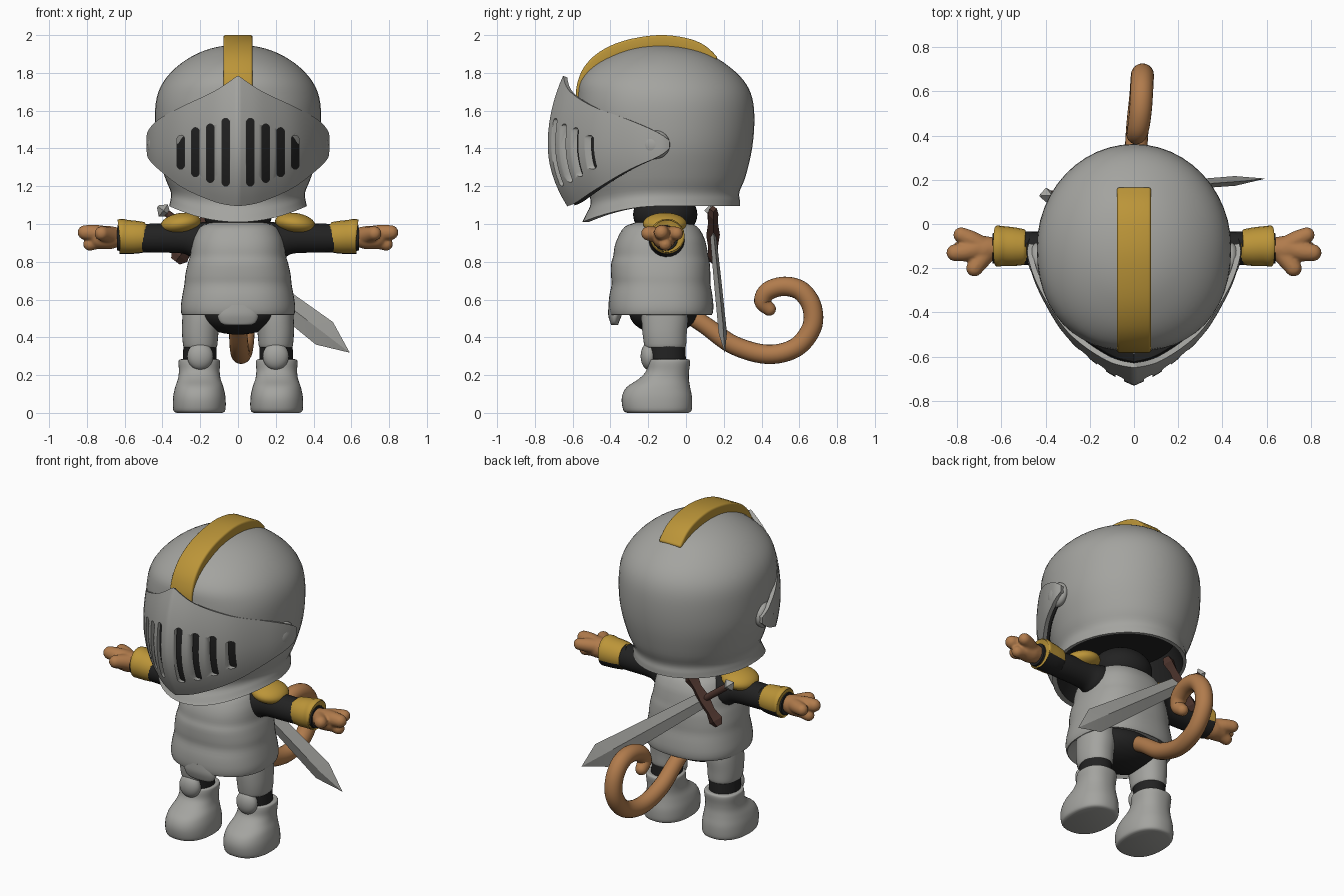
import bpy, bmesh, math
from mathutils import Vector, Matrix

cube = bpy.data.objects.get("Cube")
if cube:
    bpy.data.objects.remove(cube)


def material(name, r, g, b):
    m = bpy.data.materials.new(name)
    m.use_nodes = True
    m.diffuse_color = (r, g, b, 1)
    m.node_tree.nodes["Principled BSDF"].inputs["Base Color"].default_value = (r, g, b, 1)
    return m


STEEL = material("steel grey", .37, .37, .35)
GOLD = material("gold", .5, .3, .04)
SKIN = material("tan skin", .44, .2, .073)
BLACK = material("black cloth", .016, .016, .016)
WOOD = material("dark brown hilt", .07, .033, .025)


def smooth(rows, n=4):
    """Catmull-Rom through rows of numbers."""
    out = []
    for i in range(len(rows) - 1):
        a, b, c, d = (Vector(rows[max(0, min(len(rows) - 1, i + k))]) for k in (-1, 0, 1, 2))
        for j in range(n):
            t = j / n
            out.append(b + (c - a) * t / 2 + (a * 2 - b * 5 + c * 4 - d) * t * t / 2
                       + (b * 3 - a - c * 3 + d) * t ** 3 / 2)
    return out + [Vector(rows[-1])]


def skin_rings(bm, rings, caps=True, closed=True):
    vs = [[bm.verts.new(p) for p in r] for r in rings]
    n = len(vs[0])
    faces = []
    for a, b in zip(vs, vs[1:]):
        for i in range(n if closed else n - 1):
            faces.append(bm.faces.new((a[i], a[(i + 1) % n], b[(i + 1) % n], b[i])))
    if caps:
        faces += [bm.faces.new(vs[0]), bm.faces.new(vs[-1])]
    return faces


def finish(name, bm, mats, mirror=False, mods=(), angle=40, rule=None):
    """Make the object, colour it by rule, apply its modifiers and shade it."""
    bmesh.ops.recalc_face_normals(bm, faces=bm.faces)
    if rule:
        for f in bm.faces:
            f.material_index = rule(f)
    me = bpy.data.meshes.new(name)
    bm.to_mesh(me)
    bm.free()
    ob = bpy.data.objects.new(name, me)
    bpy.context.collection.objects.link(ob)
    for m in mats if isinstance(mats, list) else [mats]:
        me.materials.append(m)
    for kind, settings in mods:
        mod = ob.modifiers.new(kind.title(), kind)
        for k, v in settings.items():
            setattr(mod, k, v)
    if mirror:
        ob.modifiers.new("Mirror", 'MIRROR').use_mirror_merge = False
    bpy.ops.object.select_all(action='DESELECT')
    ob.select_set(True)
    bpy.context.view_layer.objects.active = ob
    if ob.modifiers:
        bpy.ops.object.convert(target='MESH')
    bpy.ops.object.shade_smooth_by_angle(angle=math.radians(angle))
    return ob


def ring(z, w, yf, yb, cx=0, n=2, front=0, dip=0, power=2, seg=48):
    """Horizontal superellipse; its front half can be fuller and can dip."""
    pts = []
    for i in range(seg):
        c, s = math.cos(math.tau * i / seg), math.sin(math.tau * i / seg)
        e = 2 / (n + front if s < 0 else n)
        x = cx + w * math.copysign(abs(c) ** e, c)
        y = (yf + yb) / 2 + (yb - yf) / 2 * math.copysign(abs(s) ** e, s)
        pts.append((x, y, z - dip * max(0, -s) ** power))
    return pts


def loft(name, rows, mat, mirror=False, steps=4, **kw):
    bm = bmesh.new()
    skin_rings(bm, [ring(*r, **kw) for r in smooth(rows, steps)])
    return finish(name, bm, mat, mirror)


def tube(name, paths, mat, ref=(0, 0, 1), mirror=False, mods=(), round_ends=True, seg=20, rule=None):
    """Round tubes along rows of x, y, z, radius."""
    bm = bmesh.new()
    for path in paths:
        rows = smooth(path, 6)
        pts, rad = [r.xyz for r in rows], [r.w for r in rows]
        tan = [(pts[min(i + 1, len(pts) - 1)] - pts[max(i - 1, 0)]).normalized() for i in range(len(pts))]
        if round_ends:
            arcs = [math.radians(a) for a in (18, 36, 54, 70, 84)]
            p0, p1, t0, t1, r0, r1 = pts[0], pts[-1], tan[0], tan[-1], rad[0], rad[-1]
            for a in arcs:
                pts = [p0 - t0 * r0 * math.sin(a)] + pts + [p1 + t1 * r1 * math.sin(a)]
                rad = [r0 * math.cos(a)] + rad + [r1 * math.cos(a)]
                tan = [t0] + tan + [t1]
        rings = []
        for p, r, t in zip(pts, rad, tan):
            u = (Vector(ref) - t * t.dot(Vector(ref))).normalized()
            v = t.cross(u)
            rings.append([p + (u * math.cos(k) + v * math.sin(k)) * r
                          for k in (math.tau * i / seg for i in range(seg))])
        skin_rings(bm, rings)
    return finish(name, bm, mat, mirror, mods, rule=rule)


def ball(name, centre, radii, mat, mirror=False, tilt=0):
    bm = bmesh.new()
    m = Matrix.Translation(centre) @ Matrix.Rotation(tilt, 4, 'Y') @ Matrix.Diagonal((*radii, 1))
    bmesh.ops.create_uvsphere(bm, u_segments=32, v_segments=20, radius=1, matrix=m)
    return finish(name, bm, mat, mirror)


# Helmet shell with a dark inside
bm = bmesh.new()
inside = [(1.27, .05, -.2, -.05), (1.26, .3, -.42, .2), (1.13, .335, -.49, .25), (1.095, .345, -.515, .262)]
outside = smooth([(1.095, .365, -.55, .285), (1.125, .358, -.53, .285), (1.17, .356, -.505, .283),
                  (1.25, .388, -.53, .315), (1.4, .43, -.56, .35), (1.55, .44, -.575, .362),
                  (1.67, .43, -.575, .35), (1.76, .39, -.56, .305), (1.84, .315, -.49, .22),
                  (1.9, .22, -.38, .12), (1.935, .12, -.27, .0), (1.95, .01, -.14, -.12)])
faces = skin_rings(bm, [ring(*r, dip=.085 * max(0, min(1, (1.3 - r[0]) / .2)),
                             front=.25 * max(0, 1 - ((r[0] - 1.6) / .25) ** 2)) for r in inside + outside])
lining = set(faces[:48 * 3] + faces[-2:-1])
finish("helmet", bm, [STEEL, BLACK], rule=lambda f: int(f in lining))

# Gold crest over the dome
bm = bmesh.new()
arch = smooth([(-.583, 1.66), (-.577, 1.74), (-.54, 1.83), (-.46, 1.91), (-.33, 1.97), (-.15, 2.0),
               (0, 1.985), (.1, 1.945), (.17, 1.88)])
pivot = Vector((-.13, 1.5))
rings = []
for p in arch:
    q = pivot + (p - pivot) * .85
    rings.append([(-.077, *q), (-.077, *p), (.077, *p), (.077, *q)])
skin_rings(bm, rings)
finish("crest", bm, GOLD, mods=[('BEVEL', dict(width=.014, segments=3))])


# Pointed visor: half outline as x, y, top z, bottom z
def visor_sheet(scale, drop):
    half = smooth([(0, -.72, 1.78, 1.1), (.13, -.65, 1.7, 1.12), (.3, -.5, 1.62, 1.19),
                   (.42, -.3, 1.55, 1.29), (.47, -.15, 1.485, 1.355), (.465, -.09, 1.44, 1.4)], 6)
    cols = [Vector((-h[0], *h[1:])) for h in reversed(half[1:])] + half
    rings = []
    for x, y, top, low in cols:
        col = []
        for i in range(17):
            z = low + (top - low - drop) * i / 16
            d = z - 1.42
            s = scale * (1 - (1.0 if d > 0 else 1.6) * d * d)
            col.append((x * s, -.1 + (y + .1) * s, z))
        rings.append(col)
    bm = bmesh.new()
    skin_rings(bm, rings, caps=False, closed=False)
    return bm


bm = bmesh.new()
for x, low, top in ((.065, 1.2, 1.56), (.147, 1.22, 1.53), (.226, 1.25, 1.51), (.303, 1.29, 1.47)):
    for side in (-1, 1):
        outline = []
        for i in range(16):
            a = math.tau * (i + .5) / 16
            z = (top - .02 if math.sin(a) > 0 else low + .02) + .02 * math.sin(a)
            outline.append((side * x + .02 * math.cos(a), z))
        skin_rings(bm, [[(px, y, pz) for px, pz in outline] for y in (-.9, -.3)])
cutter = finish("slot_cutter", bm, BLACK)
cutter.hide_render = True
finish("visor", visor_sheet(1, 0), STEEL,
       mods=[('SOLIDIFY', dict(thickness=.024, offset=0)),
             ('BOOLEAN', dict(object=cutter, operation='DIFFERENCE', solver='EXACT'))], angle=65)
bpy.data.objects.remove(cutter)
finish("visor_lining", visor_sheet(.94, .04), BLACK, mods=[('SOLIDIFY', dict(thickness=.004, offset=0))])
ball("visor_pivots", (.438, -.16, 1.42), (.042, .075, .075), STEEL, mirror=True)

# Body
ball("neck", (0, -.11, 1.05), (.18, .17, .13), BLACK)
loft("breastplate", [(.57, .24, -.35, .08), (.53, .28, -.39, .12), (.52, .297, -.403, .138),
                     (.56, .303, -.41, .145), (.62, .295, -.406, .14), (.68, .284, -.394, .13),
                     (.73, .279, -.397, .129), (.79, .266, -.396, .126), (.83, .254, -.385, .118),
                     (.88, .247, -.378, .109), (.93, .234, -.36, .095),
                     (.985, .2, -.325, .06), (1.01, .14, -.26, 0)], STEEL, steps=3, n=2.4)
loft("skirt_flap", [(.465, .07, -.395, -.36), (.48, .095, -.402, -.355), (.52, .11, -.412, -.34),
                    (.57, .1, -.41, -.34)], STEEL, n=2.3)
ball("pelvis", (0, -.12, .53), (.23, .18, .115), BLACK)

# Legs
loft("thigh_guards", [(.345, .08, -.21, -.01, .2), (.355, .09, -.22, 0, .2), (.42, .096, -.23, .004, .2),
                      (.5, .1, -.235, .01, .195), (.58, .1, -.23, 0, .19)], STEEL, mirror=True, n=2.2)
loft("knee_joints", [(.24, .09, -.195, 0, .205), (.37, .088, -.205, -.003, .2)], BLACK, mirror=True)
ball("knee_pads", (.2, -.195, .3), (.069, .045, .073), STEEL, mirror=True)
loft("boots", [(0, .12, -.31, .01, .205), (.015, .138, -.332, .03, .205), (.08, .139, -.34, .032, .205),
               (.135, .128, -.315, .022, .205), (.18, .113, -.25, .015, .205), (.22, .108, -.212, .016, .205),
               (.265, .11, -.203, .022, .205), (.282, .105, -.197, .017, .205),
               (.284, .085, -.18, 0, .205)], STEEL, mirror=True, n=2.3)

# Arms, with cuffs that are open underneath at the back
tube("sleeves", [[(.1, -.105, .91, .1), (.2, -.105, .91, .1), (.29, -.11, .925, .081), (.48, -.11, .925, .076),
                  (.64, -.11, .927, .068)]], BLACK, mirror=True, round_ends=False)
tube("cuffs", [[(.492, -.105, .93, .07), (.497, -.105, .93, .08), (.54, -.103, .93, .087), (.59, -.1, .932, .09),
                (.62, -.1, .935, .093), (.628, -.1, .935, .085), (.624, -.1, .935, .07)]],
     [GOLD, BLACK], mirror=True, round_ends=False,
     rule=lambda f: int(f.normal.z < -.35 and f.calc_center_median().y > -.12))
ball("shoulder_plates", (.303, -.112, 1.002), (.108, .116, .056), GOLD, mirror=True, tilt=.15)
tube("hands", [[(.63, -.11, .93, .05), (.68, -.115, .928, .062), (.73, -.115, .925, .058)],
               [(.7, -.11, .94, .05), (.76, -.125, .952, .044), (.81, -.13, .955, .039)],
               [(.69, -.1, .94, .045), (.74, -.07, .947, .041), (.782, -.05, .95, .036)],
               [(.67, -.13, .935, .048), (.7, -.17, .945, .042), (.722, -.2, .95, .038)],
               [(.7, -.11, .92, .044), (.75, -.11, .905, .039), (.785, -.11, .893, .035)]], SKIN, mirror=True,
     mods=[('REMESH', dict(mode='VOXEL', voxel_size=.007)), ('SMOOTH', dict(factor=.5, iterations=6))])

# Curled tail
tube("tail", [[(0, -.02, .54, .045), (0, .1, .465, .047), (.005, .25, .36, .05), (.015, .43, .31, .051),
               (.03, .58, .345, .051), (.037, .665, .45, .052), (.038, .667, .56, .052), (.035, .61, .645, .052),
               (.03, .52, .67, .051), (.02, .435, .645, .049), (.01, .405, .59, .044), (.005, .44, .55, .036)]],
     SKIN, ref=(1, 0, 0))

# Sword slung diagonally on the back; local axes: along, across, outward
start, tip = Vector((-.4, .13, 1.075)), Vector((.59, .205, .32))
along = (tip - start).normalized()
outward = (Vector((0, 1, 0)) - along * along.y).normalized()
across = outward.cross(along)
length = (tip - start).length


def sword_part(name, rows, mat, axis=along, side=across, at=0):
    """Diamond sections given as distance, half width, half thickness."""
    bm = bmesh.new()
    rings = []
    for t, w, h in rows:
        c = start + along * at + axis * t
        rings.append([c + side * w, c + outward * h, c - side * w, c - outward * h])
    skin_rings(bm, rings)
    finish(name, bm, mat, angle=15)


sword_part("blade", [(.2, .045, .016), (.6, .058, .02), (1.08, .075, .022), (length, .001, .001)], STEEL)
sword_part("pommel", [(-.03, .008, .008), (.005, .04, .034), (.035, .018, .018)], STEEL)
sword_part("guard", [(-.175, .028, .02), (-.14, .052, .028), (-.08, .034, .026), (0, .046, .036),
                     (.08, .034, .026), (.14, .052, .028), (.175, .028, .02)], WOOD, across, along, .22)
ends = [(*(start + along * t), .02) for t in (.04, .21)]
tube("grip", [ends], WOOD, ref=(0, 1, 0))
